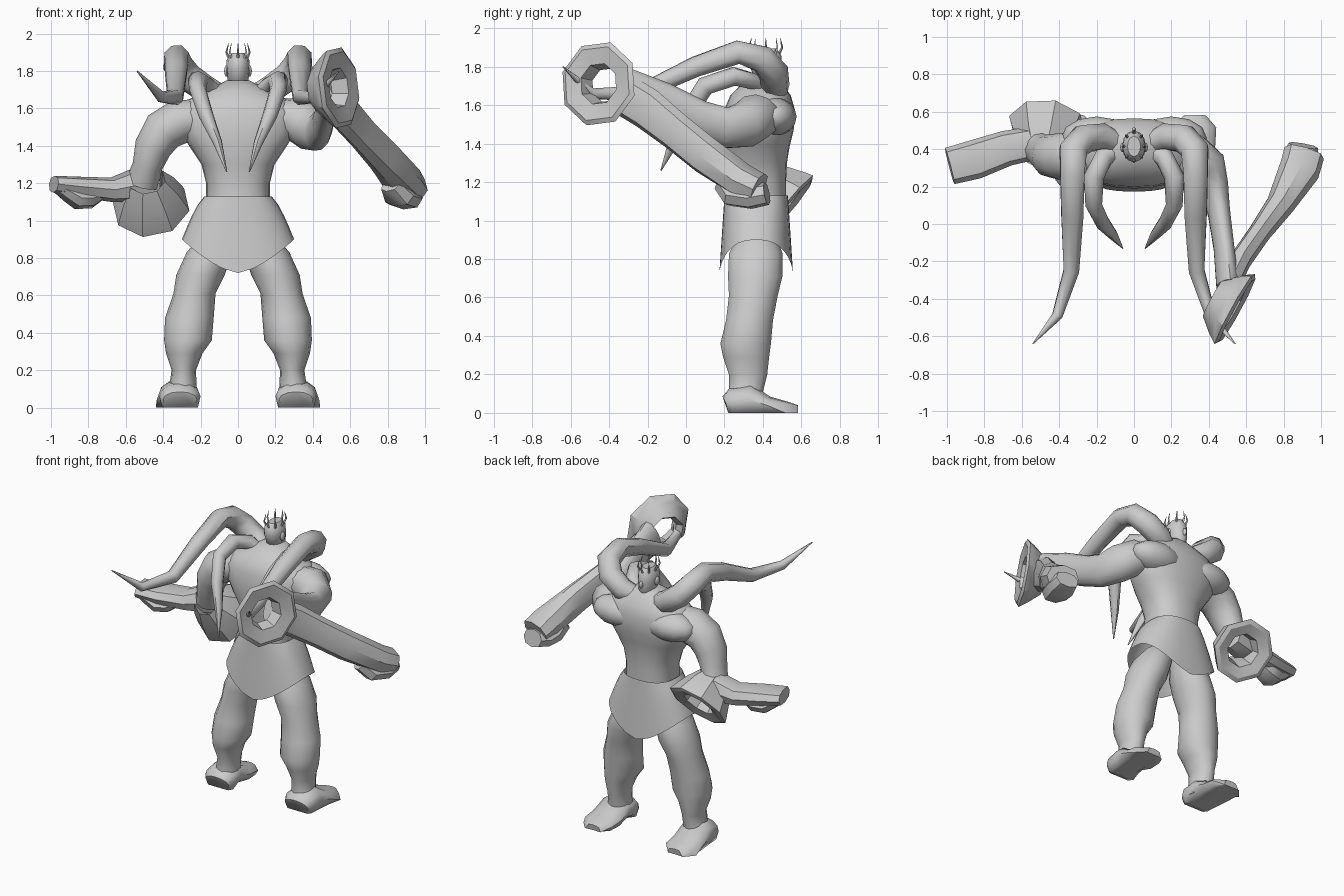
import bpy, bmesh, math
from mathutils import Vector

grey = bpy.data.materials.new("stone_grey")
grey.diffuse_color = (0.6, 0.6, 0.6, 1)


def spow(v, p):
    return math.copysign(abs(v) ** p, v)


def finish(bm, name, angle=50):
    bmesh.ops.recalc_face_normals(bm, faces=bm.faces)
    me = bpy.data.meshes.new(name)
    bm.to_mesh(me)
    bm.free()
    me.materials.append(grey)
    ob = bpy.data.objects.new(name, me)
    bpy.context.collection.objects.link(ob)
    bpy.ops.object.select_all(action='DESELECT')
    ob.select_set(True)
    bpy.context.view_layer.objects.active = ob
    bpy.ops.object.shade_smooth_by_angle(angle=math.radians(angle))
    return ob


def bridge(bm, rings, close=False):
    n = len(rings[0])
    pairs = list(zip(rings, rings[1:])) + ([(rings[-1], rings[0])] if close else [])
    for a, b in pairs:
        for i in range(n):
            j = (i + 1) % n
            bm.faces.new((a[i], a[j], b[j], b[i]))


def stack(name, rows, n=16, power=1.0):
    """Horizontal rounded sections: x0, x1, y0, y1, z."""
    bm = bmesh.new()
    rings = []
    for x0, x1, y0, y1, z in rows:
        ring = []
        for i in range(n):
            a = 2 * math.pi * i / n
            ring.append(bm.verts.new(((x0 + x1) / 2 + (x1 - x0) / 2 * spow(math.cos(a), power),
                                      (y0 + y1) / 2 + (y1 - y0) / 2 * spow(math.sin(a), power), z)))
        rings.append(ring)
    bridge(bm, rings)
    bm.faces.new(rings[0])
    bm.faces.new(rings[-1])
    return finish(bm, name)


def tube(name, rows, n=8, angle=50, side=1, power=1.0):
    """Loft along a path: x, y, z, sideways radius, upward radius."""
    bm = bmesh.new()
    pts = [Vector((r[0] * side, r[1], r[2])) for r in rows]
    rings, last = [], None
    for k, p in enumerate(pts):
        t = (pts[min(k + 1, len(pts) - 1)] - pts[max(k - 1, 0)]).normalized()
        if last is None:
            last = t.cross(Vector((0, 0, 1)))
        s = (last - t * last.dot(t)).normalized()
        last, u = s, s.cross(t)
        rings.append([bm.verts.new(p + s * rows[k][3] * spow(math.cos(2 * math.pi * i / n), power)
                                   + u * rows[k][4] * spow(math.sin(2 * math.pi * i / n), power))
                      for i in range(n)])
    bridge(bm, rings)
    bm.faces.new(rings[0])
    bm.faces.new(rings[-1])
    return finish(bm, name, angle)


def cuff(name, centre, axis, profile, n=8):
    """Hollow flared ring turned around an axis: radius, height pairs."""
    bm = bmesh.new()
    q = Vector((0, 0, 1)).rotation_difference(Vector(axis))
    rings = [[bm.verts.new(Vector(centre) + q @ Vector((r * math.cos(2 * math.pi * i / n),
                                                        r * math.sin(2 * math.pi * i / n), h)))
              for i in range(n)] for r, h in profile]
    bridge(bm, rings, close=True)
    return finish(bm, name, 35)


def ball(name, centre, size):
    bm = bmesh.new()
    bmesh.ops.create_uvsphere(bm, u_segments=12, v_segments=8, radius=1)
    for v in bm.verts:
        v.co = Vector([c + s * k for c, s, k in zip(centre, size, v.co)])
    return finish(bm, name)


# Torso, with neck
stack("torso", [(-.17, .17, .21, .52, 1.1), (-.17, .17, .22, .52, 1.2), (-.195, .195, .2, .525, 1.3),
                (-.255, .255, .19, .54, 1.39), (-.305, .305, .19, .56, 1.47), (-.32, .32, .2, .565, 1.58),
                (-.26, .26, .23, .545, 1.65), (-.16, .16, .28, .51, 1.7),
                (-.06, .06, .35, .47, 1.75)], 24, .85)

# Skirt with pointed front and back hems
bm = bmesh.new()
rings = []
for f in (0, .2, .45, .7, 1):
    ring = []
    for i in range(32):
        a = 2 * math.pi * i / 32
        hem = .72 + .18 * abs(math.cos(a)) ** 1.2
        ring.append(bm.verts.new(((.18 + .12 * f ** .75) * spow(math.cos(a), .78),
                                  .365 + (.165 + .027 * f) * spow(math.sin(a), .78),
                                  1.13 + (hem - 1.13) * f)))
    rings.append(ring)
bridge(bm, rings)
finish(bm, "skirt")

for s, label in ((-1, "left"), (1, "right")):
    # Legs and feet
    rows = [(.02, .2, .27, .47, .92), (.035, .275, .22, .505, .83), (.07, .33, .215, .505, .71),
            (.12, .345, .22, .48, .61), (.13, .39, .205, .455, .48), (.14, .395, .175, .445, .36),
            (.19, .385, .19, .435, .29), (.225, .355, .22, .425, .2), (.22, .37, .22, .4, .1),
            (.21, .41, .21, .4, .03)]
    stack(label + "_leg", [(min(s * a, s * b), max(s * a, s * b), c, d, z) for a, b, c, d, z in rows], 14)
    foot = tube(label + "_foot", [(.31, .21, .045, .09, .045), (.31, .24, .06, .11, .07),
                                  (.315, .33, .07, .11, .08), (.32, .43, .04, .115, .045),
                                  (.325, .52, .03, .115, .03), (.325, .58, .02, .06, .02)], 12, side=s)
    for v in foot.data.vertices:
        v.co.z = max(v.co.z if v.co.z > .03 else 0, 0)

    # Long arched horn sweeping backward
    tube(label + "_long_horn", [(.06, .42, 1.66, .05, .05), (.17, .465, 1.7, .075, .075),
                                (.27, .455, 1.77, .08, .08), (.325, .395, 1.84, .075, .08),
                                (.33, .27, 1.875, .065, .07), (.33, .05, 1.8, .055, .065),
                                (.335, -.25, 1.66, .045, .045), (.41, -.49, 1.66, .03, .03),
                                (.54, -.64, 1.8, .003, .003)], side=s)
    # Short hooked horn pointing down behind the back
    tube(label + "_short_horn", [(.07, .4, 1.64, .04, .04), (.16, .36, 1.72, .055, .045),
                                 (.215, .25, 1.75, .055, .05), (.215, .1, 1.7, .045, .05),
                                 (.17, .01, 1.56, .04, .045), (.11, -.06, 1.42, .025, .03),
                                 (.06, -.13, 1.26, .003, .003)], side=s)
    # Chest muscles
    ball(label + "_chest", (s * .2, .46, 1.54), (.19, .115, .1))
    ball(label + "_ear", (s * .062, .41, 1.8), (.012, .025, .03))

# Head
stack("head", [(-.04, .04, .4, .48, 1.71), (-.055, .055, .35, .5, 1.75), (-.064, .064, .33, .5, 1.81),
               (-.06, .06, .33, .495, 1.86), (-.035, .035, .36, .47, 1.895)], 12)
ball("nose", (0, .5, 1.79), (.012, .018, .025))
# Spiky crown
for i in range(8):
    a = 2 * math.pi * i / 8 - math.pi / 2
    c, d = math.cos(a), math.sin(a)
    tube("crown_spike", [(.045 * c, .415 + .065 * d, 1.86, .008, .008),
                         (.062 * c, .415 + .085 * d, 1.9, .006, .006),
                         (.05 * c, .415 + .075 * d, 1.95, .001, .001)], 4)

# Lowered arm, reaching out sideways
tube("left_upper_arm", [(-.2, .37, 1.55, .11, .1), (-.31, .365, 1.53, .13, .12), (-.4, .36, 1.48, .125, .115),
                        (-.455, .365, 1.39, .115, .1), (-.485, .38, 1.29, .1, .08),
                        (-.51, .41, 1.2, .09, .09)], 12)
tube("left_forearm", [(-.43, .45, 1.2, .08, .08), (-.55, .43, 1.19, .09, .09), (-.68, .405, 1.165, .095, .065),
                      (-.85, .345, 1.18, .105, .055), (-.985, .31, 1.195, .1, .045)], 8, 35, power=.8)
tube("left_fist", [(-.73, .37, 1.14, .05, .03), (-.79, .36, 1.12, .08, .055), (-.86, .335, 1.12, .09, .06),
                   (-.91, .32, 1.15, .08, .05), (-.97, .31, 1.18, .08, .03)], 8, 35)
cuff("left_cuff", (-.465, .525, 1.08), (.1, .75, -.62),
     [(.1, -.22), (.16, -.12), (.2, -.02), (.21, .01), (.18, .02), (.11, .0), (.085, -.12)])

# Raised arm, folded back at the cuff
tube("right_upper_arm", [(.2, .37, 1.55, .11, .1), (.31, .365, 1.54, .13, .12), (.385, .31, 1.5, .11, .125),
                         (.43, .2, 1.48, .075, .11), (.455, .06, 1.53, .06, .1), (.48, -.12, 1.62, .055, .1),
                         (.5, -.33, 1.69, .06, .11)], 12)
tube("right_forearm", [(.5, -.33, 1.66, .06, .11), (.565, -.2, 1.58, .06, .11), (.67, -.05, 1.46, .06, .1),
                       (.78, .1, 1.34, .075, .1), (.885, .29, 1.21, .11, .09), (.91, .38, 1.17, .11, .08)],
     8, 35, power=.85)
tube("right_fist", [(.82, .2, 1.2, .06, .06), (.86, .25, 1.14, .09, .07), (.89, .34, 1.125, .1, .065),
                    (.905, .42, 1.14, .08, .06)], 8, 35, power=.85)
cuff("right_cuff", (.53, -.45, 1.71), (.87, -.48, .08),
     [(.12, -.12), (.19, -.04), (.225, .01), (.2, .025), (.11, .01), (.09, -.08)])
